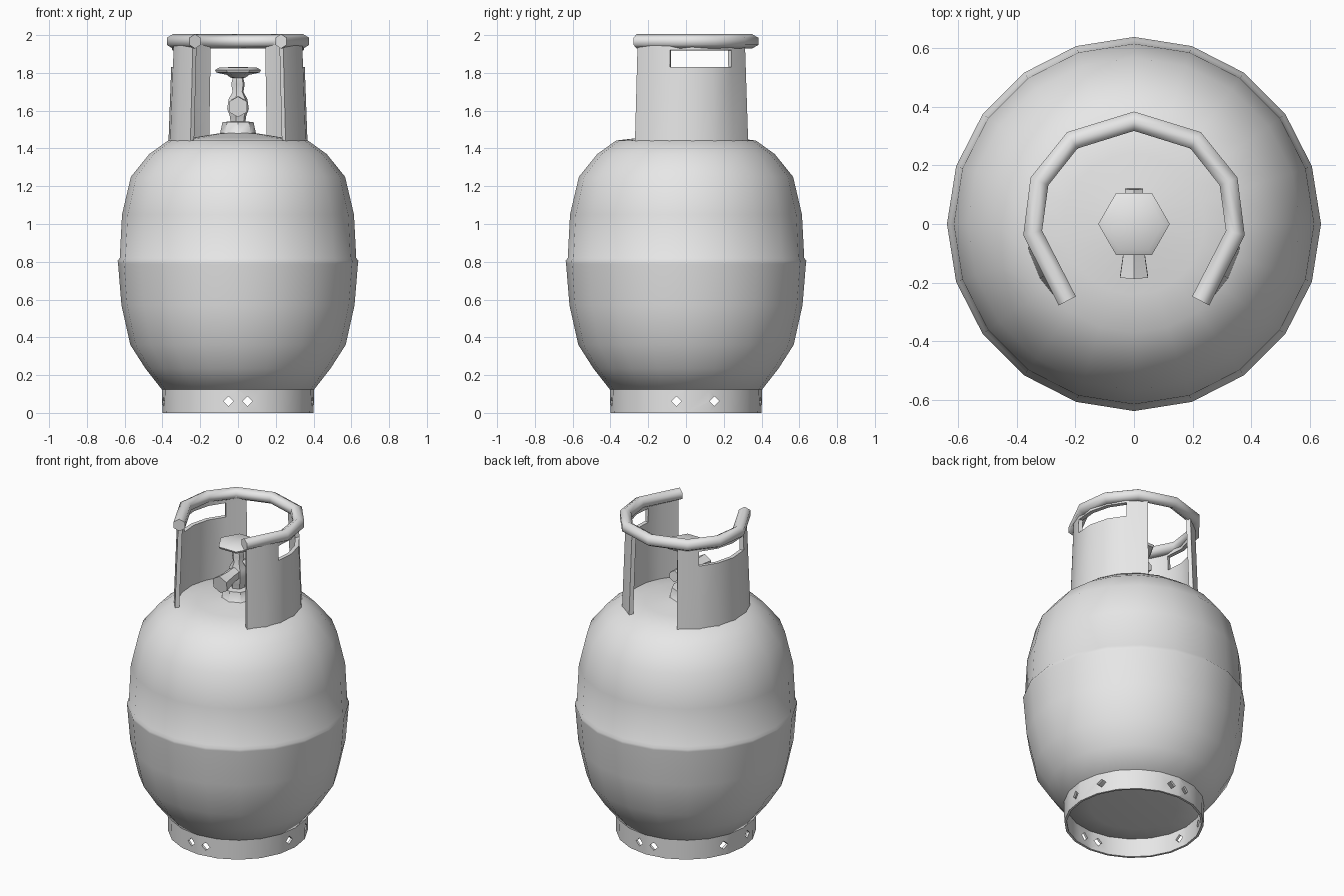
import bpy, bmesh, math
from mathutils import Vector

cube = bpy.data.objects.get("Cube")
if cube:
    bpy.data.objects.remove(cube, do_unlink=True)

GREY = (0.8, 0.8, 0.8, 1.0)
paint = bpy.data.materials.new("plain grey")
paint.use_nodes = True
paint.diffuse_color = GREY
bsdf = next(n for n in paint.node_tree.nodes if n.type == 'BSDF_PRINCIPLED')
bsdf.inputs["Base Color"].default_value = GREY


def finish(name, bm, angle=50, solid=0.0):
    """Turn a bmesh into a named, painted, smoothly shaded object."""
    bmesh.ops.remove_doubles(bm, verts=bm.verts, dist=0.0001)
    bmesh.ops.recalc_face_normals(bm, faces=bm.faces)
    mesh = bpy.data.meshes.new(name)
    bm.to_mesh(mesh)
    bm.free()
    mesh.materials.append(paint)
    ob = bpy.data.objects.new(name, mesh)
    bpy.context.collection.objects.link(ob)
    activate(ob)
    if solid:
        mod = ob.modifiers.new("thickness", 'SOLIDIFY')
        mod.thickness = solid
        mod.offset = -1
        bpy.ops.object.modifier_apply(modifier=mod.name)
    bpy.ops.object.shade_smooth_by_angle(angle=math.radians(angle))
    return ob


def activate(ob):
    bpy.ops.object.select_all(action='DESELECT')
    ob.select_set(True)
    bpy.context.view_layer.objects.active = ob


def revolve(name, profile, sides, angle=50, solid=0.0, turn=0.0):
    """Spin (radius, height) points around z."""
    bm = bmesh.new()
    rings = []
    for r, z in profile:
        rings.append([bm.verts.new((r * math.cos(a), r * math.sin(a), z)) for a in
                      (turn + 2 * math.pi * i / sides for i in range(sides))]
                     if r > 0 else [bm.verts.new((0, 0, z))] * sides)
    for low, high in zip(rings, rings[1:]):
        for i in range(sides):
            j = (i + 1) % sides
            corners = list(dict.fromkeys((low[i], low[j], high[j], high[i])))
            bm.faces.new(corners)
    return finish(name, bm, angle, solid)


def tube(name, points, radii, sides=6, angle=65):
    """Sweep a round section along a path, closing both ends."""
    points = [Vector(p) for p in points]
    bm = bmesh.new()
    rings = []
    for k, p in enumerate(points):
        along = (points[min(k + 1, len(points) - 1)] - points[max(k - 1, 0)]).normalized()
        side = along.cross(Vector((0, 0, 1))).normalized()
        up = side.cross(along)
        rings.append([bm.verts.new(p + radii[k] * (math.cos(a) * side + math.sin(a) * up))
                      for a in (2 * math.pi * (i + 0.5) / sides for i in range(sides))])
    for a, b in zip(rings, rings[1:]):
        for i in range(sides):
            j = (i + 1) % sides
            bm.faces.new((a[i], a[j], b[j], b[i]))
    bm.faces.new(rings[0])
    bm.faces.new(rings[-1])
    return finish(name, bm, angle)


# Pressure vessel with a slight seam around the middle
revolve("vessel", [(0, 0.1), (0.25, 0.105), (0.4, 0.12), (0.49, 0.235), (0.57, 0.36),
                   (0.617, 0.57), (0.635, 0.79), (0.637, 0.805), (0.626, 0.82),
                   (0.614, 1.05), (0.567, 1.25), (0.47, 1.37), (0.37, 1.442),
                   (0.24, 1.457), (0.1, 1.48), (0, 1.485)], 20, 60)

# Foot ring, open below, with small paired drain holes on all four sides
foot = revolve("foot_ring", [(0.4, 0), (0.403, 0.125)], 20, 50, 0.014)


def drain_cutter(centre, axis):
    bpy.ops.mesh.primitive_cylinder_add(
        vertices=4, radius=0.026, depth=1.2, location=centre,
        rotation=(math.pi / 2, 0, 0) if axis == 'Y' else (0, math.pi / 2, 0))
    return bpy.context.object


for centre, axis in (((-0.05, 0, 0.062), 'Y'), ((0.05, 0, 0.062), 'Y'),
                     ((0, -0.05, 0.062), 'X'), ((0, 0.15, 0.062), 'X')):
    cutter = drain_cutter(centre, axis)
    activate(foot)
    cut = foot.modifiers.new("drain", 'BOOLEAN')
    cut.operation = 'DIFFERENCE'
    cut.solver = 'EXACT'
    cut.object = cutter
    bpy.ops.object.modifier_apply(modifier=cut.name)
    bpy.data.objects.remove(cutter, do_unlink=True)

# Two curved collar walls, each with a hand slot
COLUMNS = (-47, -30, -14, 5, 24, 43, 63)
ROWS = (1.42, 1.83, 1.92, 1.965)
for label, sx in (("left", 1), ("right", -1)):
    bm = bmesh.new()
    grid = []
    for z in ROWS:
        r = 0.37 - 0.02 * (z - ROWS[0]) / (ROWS[-1] - ROWS[0])
        grid.append([bm.verts.new((sx * r * math.cos(math.radians(a)),
                                   r * math.sin(math.radians(a)), z)) for a in COLUMNS])
    for i in range(len(ROWS) - 1):
        for j in range(len(COLUMNS) - 1):
            if i == 1 and -14 <= COLUMNS[j] < 43:
                continue
            quad = [grid[i][j], grid[i][j + 1], grid[i + 1][j + 1], grid[i + 1][j]]
            bm.faces.new(quad if sx > 0 else quad[::-1])
    bmesh.ops.recalc_face_normals(bm, faces=bm.faces)
    # Make the walls face outwards so they thicken inwards
    bm.normal_update()
    if sum(f.normal.x * sx for f in bm.faces) < 0:
        bmesh.ops.reverse_faces(bm, faces=bm.faces)
    mesh_ob = finish(label + "_collar_wall", bm, 45)
    if sum(p.normal.x * sx for p in mesh_ob.data.polygons) < 0:
        mesh_ob.data.flip_normals()
    mod = mesh_ob.modifiers.new("thickness", 'SOLIDIFY')
    mod.thickness = 0.025
    mod.offset = -1
    bpy.ops.object.modifier_apply(modifier=mod.name)
    bpy.ops.object.shade_smooth_by_angle(angle=math.radians(45))

# Rolled rim over the collar, open at the front
half = [(0.227, -0.262), (0.345, -0.03), (0.322, 0.145), (0.21, 0.285)]
path = half + [(0, 0.35)] + [(-x, y) for x, y in reversed(half)]
tube("collar_rim", [(x, y, 1.967) for x, y in path], [0.038] * len(path))

# Valve: boss, body, stem, handwheel and outlet
revolve("valve_boss", [(0.115, 1.46), (0.095, 1.48), (0.082, 1.54), (0, 1.545)], 8, 40)
revolve("valve_body", [(0.04, 1.53), (0.045, 1.57), (0.06, 1.61), (0.052, 1.66),
                       (0.03, 1.7), (0.037, 1.74), (0.028, 1.78)], 6, 50, turn=0.3)
revolve("handwheel", [(0, 1.77), (0.04, 1.775), (0.06, 1.79), (0.115, 1.802),
                      (0.122, 1.815), (0.1, 1.828), (0, 1.832)], 6, 50)
tube("valve_outlet", [(0, 0, 1.64), (0, -0.1, 1.63), (0, -0.18, 1.62)],
     [0.04, 0.042, 0.055], 6, 50)
tube("valve_back_plug", [(0, 0, 1.64), (0, 0.12, 1.65)], [0.045, 0.035], 6, 50)
